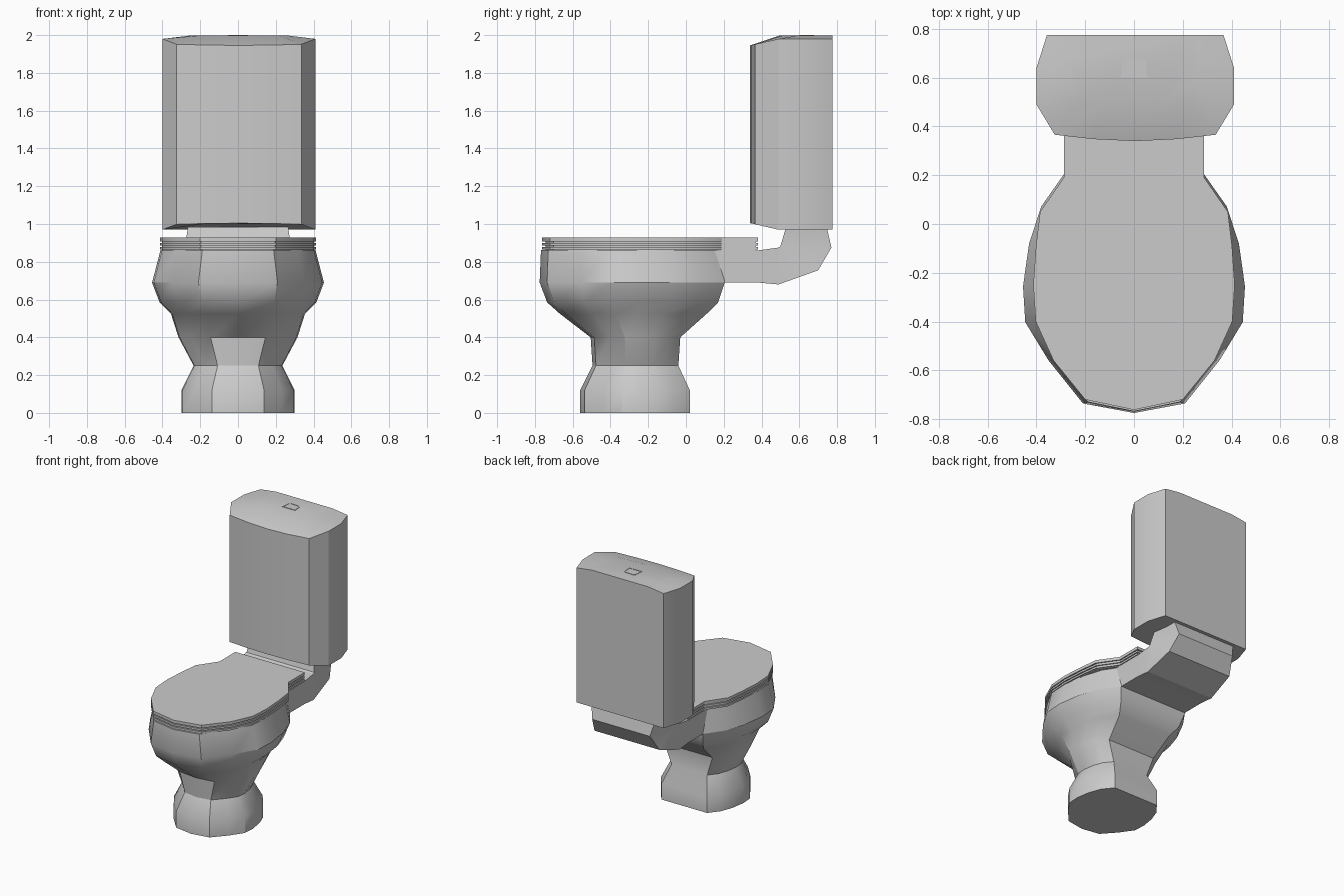
import bpy, bmesh, math

if "Cube" in bpy.data.objects:
    bpy.data.objects.remove(bpy.data.objects["Cube"])


def loft(name, rings, angle=30):
    """Skin a list of equal-length closed rings, cap both ends, smooth by angle."""
    bm = bmesh.new()
    rows = [[bm.verts.new(p) for p in ring] for ring in rings]
    n = len(rows[0])
    for a, b in zip(rows, rows[1:]):
        for i in range(n):
            j = (i + 1) % n
            bm.faces.new((a[i], a[j], b[j], b[i]))
    bm.faces.new(rows[0])
    bm.faces.new(rows[-1])
    bmesh.ops.recalc_face_normals(bm, faces=bm.faces)
    me = bpy.data.meshes.new(name)
    bm.to_mesh(me)
    bm.free()
    ob = bpy.data.objects.new(name, me)
    bpy.context.collection.objects.link(ob)
    bpy.ops.object.select_all(action='DESELECT')
    ob.select_set(True)
    bpy.context.view_layer.objects.active = ob
    bpy.ops.object.shade_smooth_by_angle(angle=math.radians(angle))
    return ob


def mirrored(half):
    """Complete a right-hand half outline with its left-hand mirror."""
    return half + [(-x, y) for x, y in reversed(half) if x > 0]


# Pedestal and bowl: one egg outline scaled through several heights
egg = mirrored([(0, 0), (.46, .04), (.77, .22), (.98, .38), (1, .53),
                (.945, .71), (.835, .865), (.63, 1)])
# height, half width, front y, back y
levels = [(0, .30, -.56, .02), (.12, .30, -.56, .02), (.25, .235, -.495, -.04),
          (.40, .315, -.505, -.03), (.525, .355, -.668, .11), (.585, .415, -.735, .17),
          (.69, .455, -.775, .205), (.862, .41, -.768, .19)]
loft("bowl_and_pedestal",
     [[(u * w, f + v * (b - f), z) for u, v in egg] for z, w, f, b in levels])

# Seat rings and lid: stacked slabs with narrow recessed gaps
lid = mirrored([(0, -.762), (.20, -.72), (.33, -.56), (.403, -.40), (.413, -.25),
                (.402, -.09), (.385, .05), (.288, .19), (.288, .38)])


def slab(name, z0, z1, s=1.0):
    loft(name, [[(x * s, y * s, z) for x, y in lid] for z in (z0, z1)])


slab("seat_core", .86, .92, .975)
for name, z0, z1 in (("seat_lower", .865, .879), ("seat_upper", .886, .900),
                     ("lid", .907, .929)):
    slab(name, z0, z1)

# Rear arm: rectangular sections (lower y, z, upper y, z, half width at each)
sections = [(.10, .69, .10, .86, .285, .285), (.38, .69, .38, .86, .285, .285),
            (.49, .68, .49, .875, .285, .285), (.70, .755, .495, .878, .27, .285),
            (.77, .875, .50, .882, .24, .28), (.745, .985, .53, .985, .265, .265)]
loft("rear_arm", [[(-wa, ya, za), (wa, ya, za), (wb, yb, zb), (-wb, yb, zb)]
                  for ya, za, yb, zb, wa, wb in sections], angle=15)

# Tank: bowed front, chamfered corners, shallow domed top
CX, BACK = .005, .775
tank = mirrored([(0, .34), (.17, .348), (.33, .366), (.405, .49), (.405, .64), (.362, BACK)])


def drop(y):
    return max(0, .49 - y) * .23


loft("tank", [
    [(CX + x, y, .97 + drop(y)) for x, y in tank],
    [(CX + x, y, 1.98 - drop(y)) for x, y in tank],
    [(CX + x * .65, BACK + (y - BACK) * .65, 1.997) for x, y in tank]], angle=25)

# Flush button: raised frame around a recessed plate
button = [(-.053, .60), (.053, .60), (.048, .668), (.035, .674), (-.038, .678), (-.048, .672)]
profile = [(1, 1.99), (1, 2.0), (.87, 2.0), (.87, 1.9975)]
loft("flush_button", [[(x * s, .638 + (y - .638) * s, z) for x, y in button]
                      for s, z in profile])
